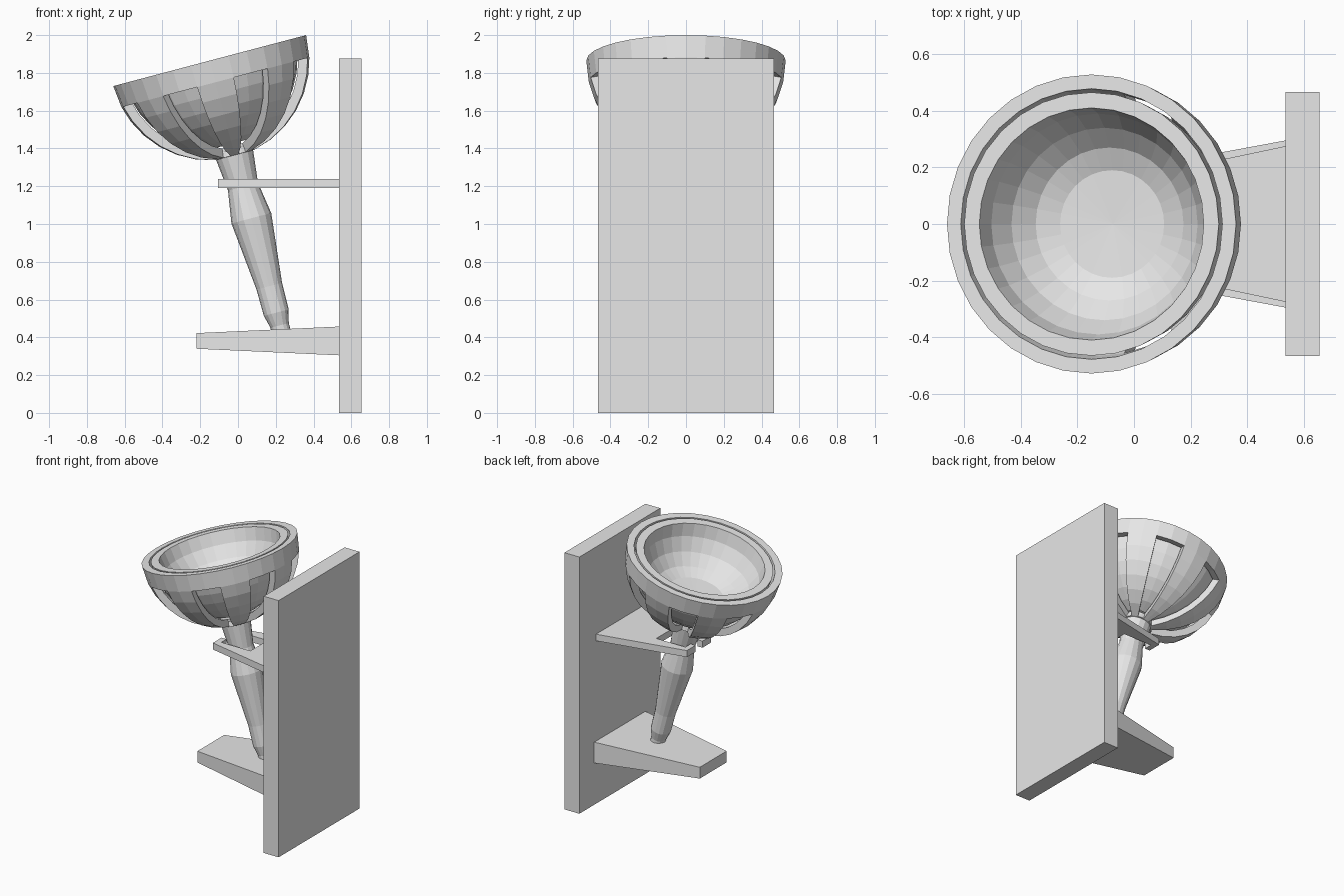
import bpy
import bmesh
from math import sin, cos, pi, radians
from mathutils import Matrix

cube = bpy.data.objects.get("Cube")
if cube:
    bpy.data.objects.remove(cube, do_unlink=True)

grey = bpy.data.materials.new("light_grey")
grey.use_nodes = True
grey.diffuse_color = (0.8, 0.8, 0.8, 1)
grey.node_tree.nodes["Principled BSDF"].inputs["Base Color"].default_value = (0.8, 0.8, 0.8, 1)

# Torch frame: origin at the rim centre, local z along the leaning torch
LEAN = Matrix.Translation((-0.15, 0, 1.865)) @ Matrix.Rotation(radians(-14.8), 4, 'Y')


def finish(name, bm, matrix=None):
    bmesh.ops.recalc_face_normals(bm, faces=bm.faces)
    mesh = bpy.data.meshes.new(name)
    bm.to_mesh(mesh)
    bm.free()
    mesh.materials.append(grey)
    obj = bpy.data.objects.new(name, mesh)
    bpy.context.collection.objects.link(obj)
    if matrix:
        obj.matrix_world = matrix
    return obj


def lathe(profile, steps, keep=lambda row, seg: True):
    """Revolve (radius, z) points; keep() can leave out faces."""
    bm = bmesh.new()
    rings = []
    for r, z in profile:
        if r < 0.001:
            rings.append([bm.verts.new((0, 0, z))] * steps)
        else:
            rings.append([bm.verts.new((r * cos(2 * pi * k / steps), r * sin(2 * pi * k / steps), z))
                          for k in range(steps)])
    for row, (a, b) in enumerate(zip(rings, rings[1:])):
        for k in range(steps):
            if keep(row, k):
                n = (k + 1) % steps
                bm.faces.new(list(dict.fromkeys((a[k], a[n], b[n], b[k]))))
    loose = [v for v in bm.verts if not v.link_faces]
    bmesh.ops.delete(bm, geom=loose, context='VERTS')
    return bm


def prism(name, outline, bottom, top):
    """Extrude an (x, y) outline; bottom and top give z at x."""
    bm = bmesh.new()
    low = [bm.verts.new((x, y, bottom(x))) for x, y in outline]
    high = [bm.verts.new((x, y, top(x))) for x, y in outline]
    bm.faces.new(low)
    bm.faces.new(high)
    for i in range(len(low)):
        j = (i + 1) % len(low)
        bm.faces.new((low[i], low[j], high[j], high[i]))
    return finish(name, bm)


def arc(radius, angles):
    return [(radius * cos(radians(a)), -radius * sin(radians(a))) for a in angles]


# Ribbed outer basket: hemisphere with eight windows, thickened inwards
ANGLES = [0, 13, 23, 34, 45, 56, 67, 78, 90]
basket = lathe(arc(0.528, ANGLES), 32,
               lambda row, seg: row in (0, len(ANGLES) - 2) or seg % 4 in (0, 3))
inner = bmesh.ops.extrude_face_region(basket, geom=basket.faces[:], use_keep_orig=True)
bmesh.ops.scale(basket, vec=(0.905,) * 3,
                verts=[v for v in inner["geom"] if isinstance(v, bmesh.types.BMVert)])
finish("bowl_basket", basket, LEAN)

# Inner bowl with a shallow floor
hollow = [(0.41, 0), (0.39, -0.09), (0.34, -0.18), (0.27, -0.25), (0.19, -0.285), (0, -0.295)]
finish("inner_bowl", lathe(arc(0.465, ANGLES)[:-1] [::-1] + hollow, 32), LEAN)

# Turned handle
handle = [(0, -0.47), (0.105, -0.48), (0.1, -0.53), (0.082, -0.69), (0.109, -0.863),
          (0.07, -1.235), (0.068, -1.38), (0.05, -1.45), (0.05, -1.49), (0, -1.49)]
finish("handle", lathe(handle, 16), LEAN)

# Wall plate
prism("wall_plate", [(0.535, -0.467), (0.655, -0.467), (0.655, 0.467), (0.535, 0.467)],
      lambda x: 0, lambda x: 1.875)

# Tapered lower shelf
prism("lower_shelf", [(-0.22, -0.155), (0.535, -0.295), (0.535, 0.295), (-0.22, 0.155)],
      lambda x: 0.305 + (0.535 - x) * 0.046, lambda x: 0.457 - (0.535 - x) * 0.046)

# Upper bracket: square opening around the handle with a slot at the tip
half = [(0.535, 0.275), (-0.105, 0.14), (-0.105, 0.04), (-0.065, 0.04), (-0.065, 0.1), (0.17, 0.1)]
prism("upper_bracket", half + [(x, -y) for x, y in reversed(half)],
      lambda x: 1.19, lambda x: 1.238)
